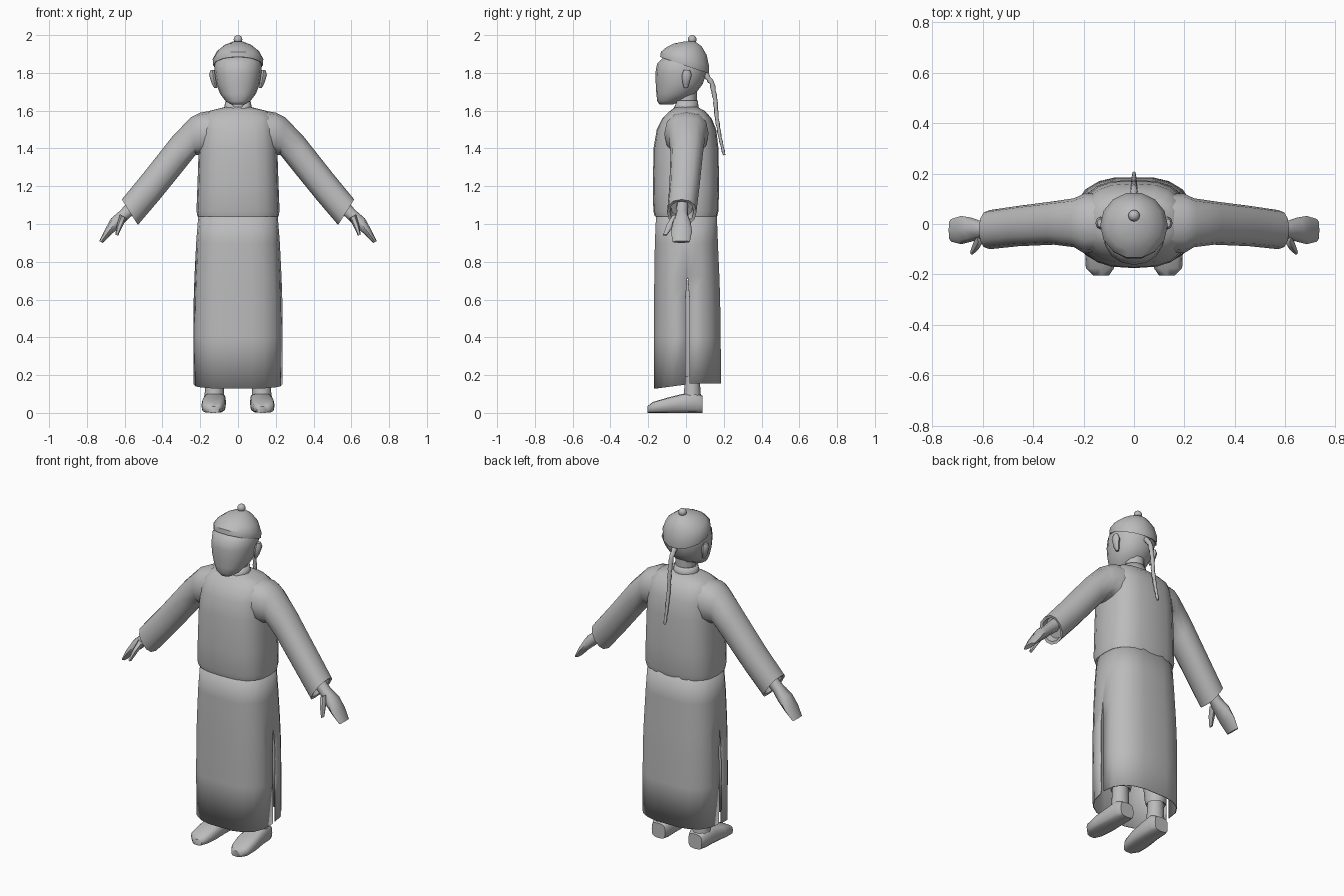
import bpy, bmesh, math
from mathutils import Vector

if "Cube" in bpy.data.objects:
    bpy.data.objects.remove(bpy.data.objects["Cube"])

grey = bpy.data.materials.new("plain grey")
grey.use_nodes = True
colour = (0.5, 0.5, 0.5, 1)
grey.diffuse_color = colour
grey.node_tree.nodes["Principled BSDF"].inputs["Base Color"].default_value = colour


def finish(name, bm, mirror=False, angle=50, thickness=0):
    bmesh.ops.recalc_face_normals(bm, faces=bm.faces)
    mesh = bpy.data.meshes.new(name)
    bm.to_mesh(mesh)
    bm.free()
    mesh.materials.append(grey)
    obj = bpy.data.objects.new(name, mesh)
    bpy.context.collection.objects.link(obj)
    bpy.ops.object.select_all(action="DESELECT")
    obj.select_set(True)
    bpy.context.view_layer.objects.active = obj
    bpy.ops.object.shade_smooth_by_angle(angle=math.radians(angle))
    if thickness:
        obj.modifiers.new("Cloth", "SOLIDIFY").thickness = thickness
    if mirror:
        obj.modifiers.new("Mirror", "MIRROR").use_mirror_merge = False
    return obj


def loft(rings, angles=16, power=1.0, caps=(True, True)):
    """Skin rings given as (centre, u half axis, v half axis); power < 1 squares them."""
    if isinstance(angles, int):
        angles = [2 * math.pi * i / angles for i in range(angles)]
    bm = bmesh.new()
    soft = lambda t: math.copysign(abs(t) ** power, t)
    loops = [[bm.verts.new(Vector(c) + Vector(u) * soft(math.cos(a)) + Vector(v) * soft(math.sin(a)))
              for a in angles] for c, u, v in rings]
    n = len(angles)
    for a, b in zip(loops, loops[1:]):
        for i in range(n):
            j = (i + 1) % n
            bm.faces.new((a[i], a[j], b[j], b[i]))
    if caps[0]:
        bm.faces.new(loops[0])
    if caps[1]:
        bm.faces.new(loops[-1])
    return bm


def flat(z, half_x, y0, y1, x=0, tilt=0):
    """Level ring, with tilt lifting its front and dropping its back."""
    return (x, (y0 + y1) / 2, z), (half_x, 0, 0), (0, (y1 - y0) / 2, -tilt)


def across(top, bottom, y0, y1):
    """Ring across a limb, from its top to its bottom point in x and z."""
    t, b = Vector((top[0], 0, top[1])), Vector((bottom[0], 0, bottom[1]))
    return (t + b) / 2 + Vector((0, (y0 + y1) / 2, 0)), (t - b) / 2, (0, (y1 - y0) / 2, 0)


# Jacket body
finish("jacket", loft([
    flat(1.05, .19, -.15, .15), flat(1.04, .215, -.165, .165), flat(1.07, .22, -.173, .172),
    flat(1.2, .215, -.175, .175), flat(1.4, .208, -.172, .172), flat(1.5, .2, -.155, .16),
    flat(1.56, .192, -.125, .135), flat(1.598, .155, -.085, .1), flat(1.62, .065, -.055, .06)],
    20, .72), angle=60)

# Sleeves, with a recessed opening at the cuff
finish("sleeves", loft([
    across((.1, 1.605), (.12, 1.36), -.11, .12), across((.2, 1.59), (.2, 1.365), -.115, .12),
    across((.25, 1.565), (.225, 1.365), -.092, .102), across((.35, 1.46), (.285, 1.29), -.082, .09),
    across((.5, 1.27), (.415, 1.13), -.088, .072), across((.615, 1.13), (.53, .995), -.1, .055),
    across((.603, 1.12), (.535, 1.01), -.085, .04), across((.575, 1.145), (.51, 1.04), -.08, .035)],
    12, .85), mirror=True)

# Hands
finish("hands", loft([
    across((.57, 1.13), (.53, 1.07), -.05, .01), across((.625, 1.07), (.578, 1.03), -.055, .01),
    across((.672, 1.03), (.618, .99), -.07, .025), across((.705, .97), (.665, .95), -.08, .032),
    across((.735, .91), (.715, .9), -.07, .02)], 8, .8), mirror=True, angle=60)
finish("thumbs", loft([
    across((.625, 1.05), (.59, 1.03), -.075, -.03), across((.64, 1.0), (.61, .99), -.105, -.06),
    across((.65, .945), (.635, .938), -.122, -.1)], 6), mirror=True, angle=60)

# Gown skirt, with a slit down each side and a hem that dips at the front
gap = .075
side = [gap, .35, .7, 1.05, 1.35]
quarter = side + [math.pi - a for a in reversed(side)]
angles = quarter + [a + math.pi for a in quarter]
skirt = loft([
    flat(.15, .235, -.172, .188), flat(.4, .237, -.172, .187), flat(.6, .235, -.172, .184),
    flat(.72, .231, -.171, .18), flat(.9, .222, -.168, .172), flat(1.08, .208, -.16, .165)],
    angles, .75, (False, False))
slit = [f for f in skirt.faces if f.calc_center_median().z < .72 and
        abs(f.calc_center_median().y - .008) < .02 and abs(f.normal.x) > -1 and
        max(abs(v.co.y - .008) for v in f.verts) < .04]
bmesh.ops.delete(skirt, geom=slit, context="FACES")
for v in skirt.verts:
    middle = .008
    if v.co.z < .8 and abs(v.co.y - middle) < .04:
        width = .011 if v.co.z < .65 else .001
        v.co.y = middle + math.copysign(width, v.co.y - middle)
    if v.co.z < .2:
        v.co.z = .155 if v.co.y > middle else .15 + .13 * v.co.y
finish("gown_skirt", skirt, thickness=.005)

# Legs, trouser cuffs and shoes
finish("trousers", loft([
    flat(.21, .04, -.005, .07, .125), flat(.19, .055, -.02, .09, .125),
    flat(.215, .06, -.025, .095, .125), flat(.7, .075, -.07, .09, .11)], 10), mirror=True)
finish("ankles", loft([
    flat(.06, .055, -.02, .085, .125), flat(.12, .05, -.012, .078, .125),
    flat(.25, .045, -.005, .075, .125)], 10), mirror=True)


def upright(y, z, half_x, x):
    return (x, y, z / 2), (half_x, 0, 0), (0, 0, z / 2)


finish("shoes", loft([
    upright(-.205, .035, .03, .13), upright(-.175, .058, .056, .135), upright(-.1, .08, .064, .13),
    upright(-.02, .1, .06, .125), upright(.05, .11, .06, .123), upright(.088, .09, .045, .122)],
    12, .6), mirror=True)

# Collar, notched at the throat
collar = loft([flat(1.59, .078, -.078, .07), flat(1.655, .066, -.064, .062)], 16, 1, (False, False))
for v in collar.verts:
    if v.co.z > 1.64 and v.co.y < 0 and abs(v.co.x) < .03:
        v.co.z -= .055 - abs(v.co.x)
finish("collar", collar, thickness=.008)

# Neck, head and ears
finish("neck", loft([flat(1.58, .058, -.055, .055), flat(1.72, .055, -.055, .06)], 12))
finish("head", loft([
    flat(1.632, .035, -.14, -.07), flat(1.65, .065, -.152, -.03), flat(1.69, .095, -.157, .05),
    flat(1.74, .115, -.16, .088), flat(1.8, .124, -.162, .108), flat(1.85, .123, -.153, .105),
    flat(1.89, .1, -.11, .09)], 16, .92), angle=60)
finish("ears", loft([
    flat(1.72, .008, -.01, .01, .118), flat(1.745, .015, -.018, .018, .125),
    flat(1.79, .02, -.022, .03, .133), flat(1.815, .01, -.012, .02, .135)], 8), mirror=True)

# Round cap, tilted down at the back, with a ball on top
finish("cap", loft([
    flat(1.845, .12, -.12, .11, tilt=.04), flat(1.84, .131, -.14, .124, tilt=.045),
    flat(1.872, .134, -.136, .126, tilt=.04), flat(1.915, .112, -.108, .112, tilt=.02),
    flat(1.948, .07, -.065, .085, tilt=.008), flat(1.966, .025, -.01, .05)], 14), angle=40)
ball = bmesh.new()
bmesh.ops.create_uvsphere(ball, u_segments=12, v_segments=8, radius=.023)
bmesh.ops.translate(ball, verts=ball.verts, vec=(0, .033, 1.977))
finish("cap_ball", ball, angle=60)

# Braid hanging behind, with plaited bulges
path = [Vector(p) for p in [(0, .1, 1.795), (0, .138, 1.745), (0, .155, 1.66),
                            (0, .163, 1.56), (0, .18, 1.46), (0, .202, 1.365)]]
steps = 20
rings = []
for i in range(steps + 1):
    t = i / steps * (len(path) - 1)
    k = min(int(t), len(path) - 2)
    along = (path[k + 1] - path[k]).normalized()
    radius = (.017 if i % 2 else .013) * (1 - .5 * i / steps)
    rings.append((path[k].lerp(path[k + 1], t - k), (radius, 0, 0),
                  Vector((1, 0, 0)).cross(along) * radius))
finish("braid", loft(rings, 8), angle=60)
